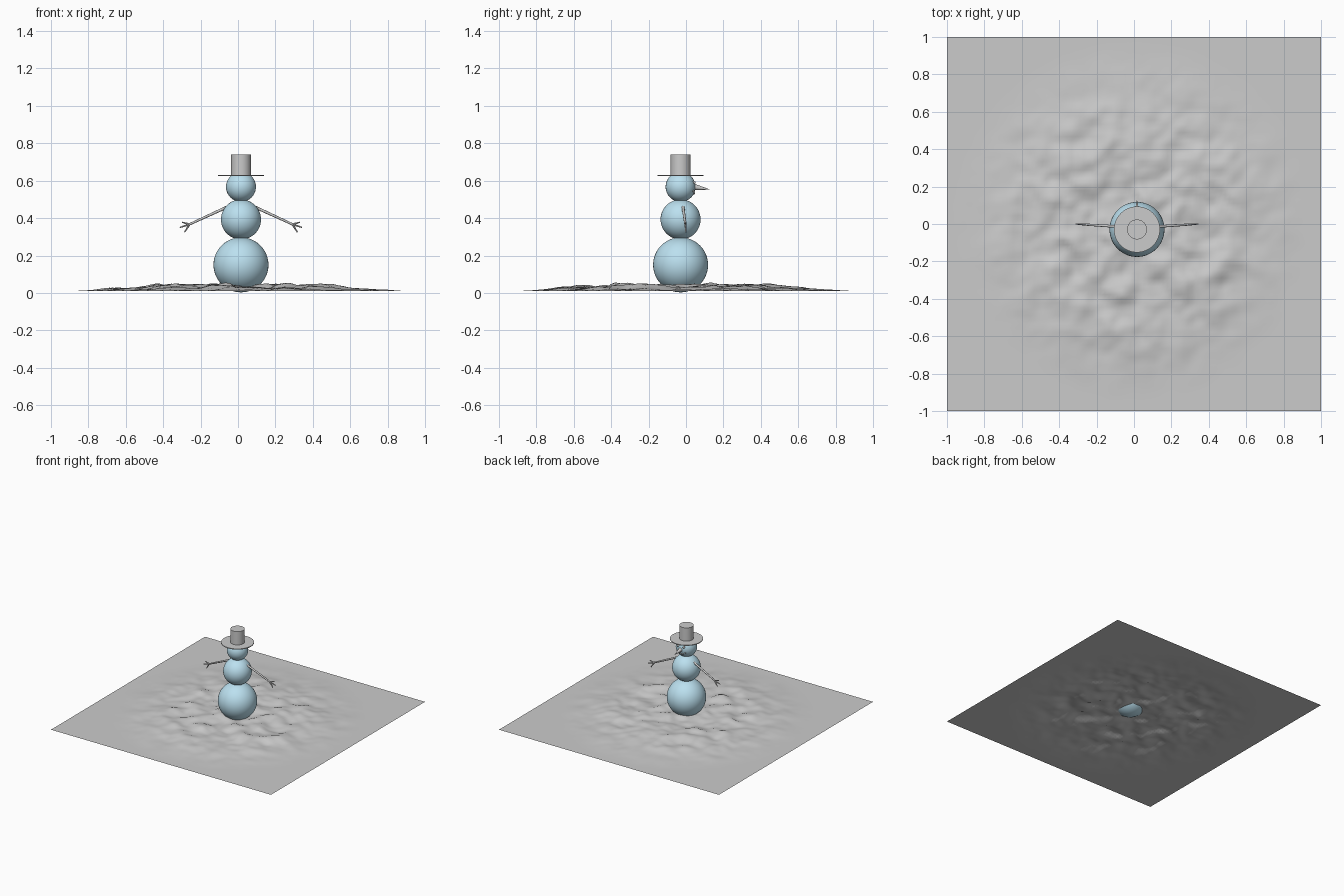
import bpy, bmesh, math
from mathutils import Vector, noise

if "Cube" in bpy.data.objects:
    bpy.data.objects.remove(bpy.data.objects["Cube"])

CX, CY = 0.016, -0.029          # snowman axis

blue = bpy.data.materials.new("snow_blue")
blue.diffuse_color = (0.5, 0.75, 0.87, 1)
blue.use_nodes = True
blue.node_tree.nodes["Principled BSDF"].inputs["Base Color"].default_value = blue.diffuse_color


def finish(name, angle=40):
    o = bpy.context.object
    o.name = name
    bpy.ops.object.shade_smooth_by_angle(angle=math.radians(angle))
    return o


def ball(name, r, loc, seg=48, mat=None):
    bpy.ops.mesh.primitive_uv_sphere_add(segments=seg, ring_count=seg // 2, radius=r, location=loc)
    o = finish(name)
    if mat:
        o.data.materials.append(mat)


def rod(name, a, b, r1, r2, seg=10):
    a, b = Vector(a), Vector(b)
    d = b - a
    bpy.ops.mesh.primitive_cone_add(vertices=seg, radius1=r1, radius2=r2, depth=d.length,
                                    location=(a + b) / 2,
                                    rotation=d.to_track_quat('Z', 'Y').to_euler())
    finish(name)


def on_head(ax, az, r=0.08):
    # point on the head surface, turned sideways by ax and up by az (degrees)
    ax, az = math.radians(ax), math.radians(az)
    return (CX + r * math.sin(ax) * math.cos(az),
            CY + r * math.cos(ax) * math.cos(az), 0.567 + r * math.sin(az))


# snowy ground: lumpy sheet flattening towards its border
bpy.ops.mesh.primitive_grid_add(x_subdivisions=90, y_subdivisions=90, size=2)
ground = finish("snow_ground", 180)
for v in ground.data.vertices:
    t = min(max((v.co.xy.length - 0.35) / 0.62, 0), 1)
    fall = 1 - t * t * (3 - 2 * t)
    n = noise.noise(Vector((v.co.x * 8, v.co.y * 8, 3.7)))
    n += 0.4 * noise.noise(Vector((v.co.x * 17, v.co.y * 17, 9.1)))
    v.co.z = 0.009 + fall * (0.028 + 0.026 * n)

# stacked snowballs
ball("bottom_snowball", 0.147, (CX, CY, 0.150), mat=blue)
ball("middle_snowball", 0.107, (CX, CY, 0.393), mat=blue)
ball("head_snowball", 0.080, (CX, CY, 0.567), mat=blue)

# hat
rod("hat_brim", (CX, CY, 0.625), (CX, CY, 0.631), 0.123, 0.123, 48)
rod("hat_crown", (CX, CY, 0.630), (CX, CY, 0.740), 0.053, 0.053, 48)

# face
rod("nose", (CX, 0.036, 0.568), (CX, 0.126, 0.553), 0.018, 0.001, 20)
for s in (-1, 1):
    ball("eye", 0.009, on_head(s * 20, 17), 16)
for i in range(-2, 3):
    ball("mouth_pebble", 0.006, on_head(i * 14, -26 + 2.5 * i * i), 12)

# stick arms with twig fingers, sloping down from the middle ball
for s, side in ((-1, "left"), (1, "right")):
    wrist = (CX + s * 0.275, -0.003, 0.367)
    rod(side + "_arm", (CX + s * 0.075, -0.016, 0.459), wrist, 0.008, 0.006)
    for dx, y, z in ((0.315, 0.001, 0.378), (0.327, 0.0, 0.350), (0.302, 0.0, 0.324)):
        rod(side + "_twig", wrist, (CX + s * dx, y, z), 0.006, 0.003, 8)
